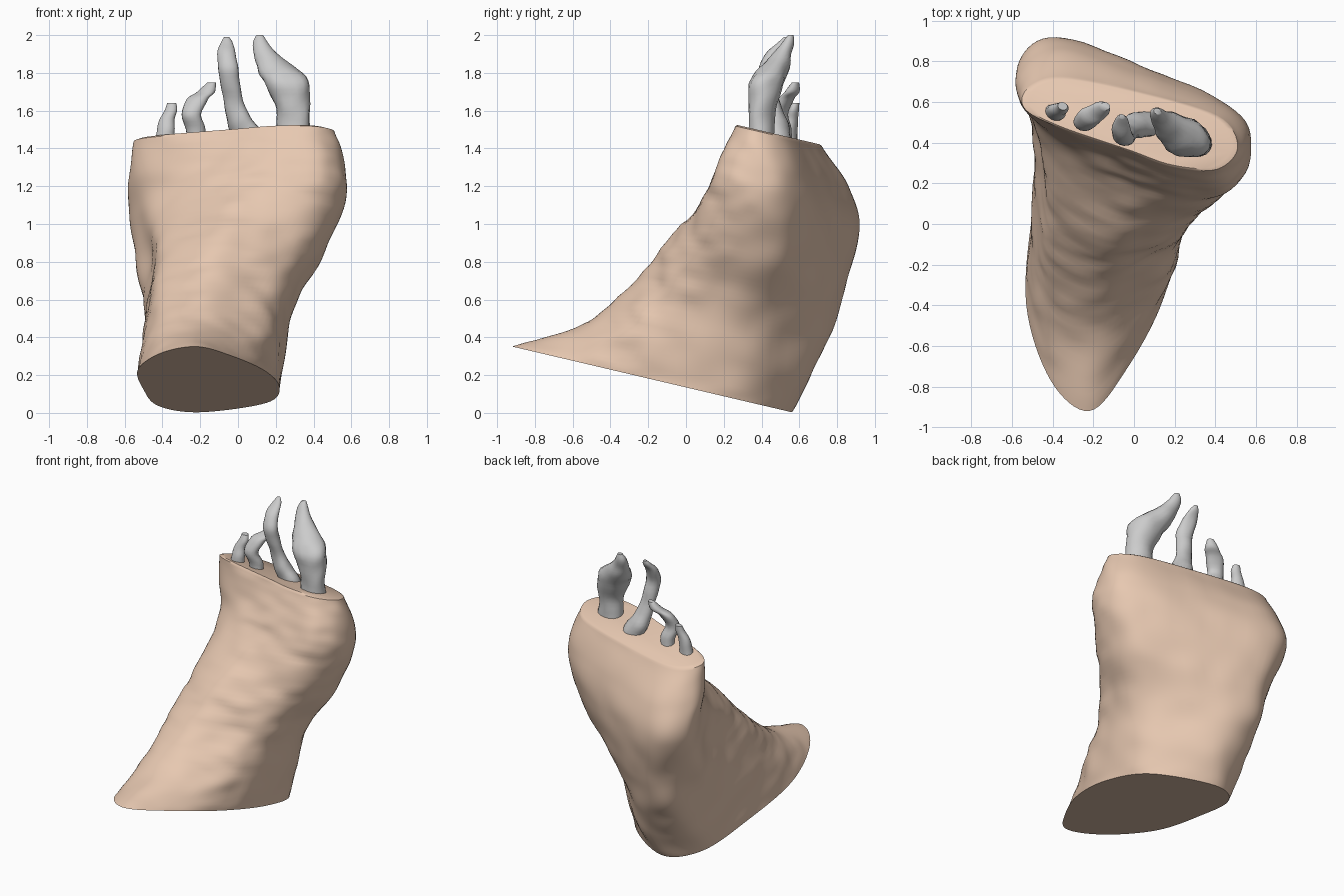
import bpy, bmesh, math
from mathutils import Vector, noise

if "Cube" in bpy.data.objects:
    bpy.data.objects.remove(bpy.data.objects["Cube"])

TILT = 0.235  # both cut planes slope down towards +y


def catmull(a, b, c, d, t):
    return 0.5 * (2 * b + (c - a) * t + (2 * a - 5 * b + 4 * c - d) * t * t
                  + (3 * b - a - 3 * c + d) * t ** 3)


def smooth(pts, steps, closed):
    n = len(pts)
    get = (lambda i: pts[i % n]) if closed else (lambda i: pts[max(0, min(n - 1, i))])
    out = [catmull(get(i - 1), get(i), get(i + 1), get(i + 2), s / steps)
           for i in range(n if closed else n - 1) for s in range(steps)]
    return out if closed else out + [pts[-1]]


def loft(name, rings, angle):
    bm = bmesh.new()
    vr = [[bm.verts.new(p) for p in r] for r in rings]
    n = len(vr[0])
    for a, b in zip(vr, vr[1:]):
        for i in range(n):
            j = (i + 1) % n
            bm.faces.new((a[i], a[j], b[j], b[i]))
    bm.faces.new(vr[0][::-1])
    bm.faces.new(vr[-1])
    bmesh.ops.recalc_face_normals(bm, faces=bm.faces)
    me = bpy.data.meshes.new(name)
    bm.to_mesh(me)
    bm.free()
    ob = bpy.data.objects.new(name, me)
    bpy.context.collection.objects.link(ob)
    bpy.ops.object.select_all(action='DESELECT')
    ob.select_set(True)
    bpy.context.view_layer.objects.active = ob
    bpy.ops.object.shade_smooth_by_angle(angle=math.radians(angle))
    return ob


# Fleshy body: outlines (front, right, back, left) on parallel tilted planes
sections = [
    (0.135, [(-.22, -.92), (-.04, -.72), (.14, -.38), (.22, 0), (.15, .35),
             (-.2, .56), (-.42, .42), (-.5, .05), (-.53, -.4), (-.41, -.77)]),
    (0.34, [(-.22, -.55), (-.02, -.46), (.17, -.28), (.24, 0), (.2, .35),
            (-.15, .65), (-.42, .55), (-.49, .2), (-.5, -.2), (-.42, -.45)]),
    (0.62, [(-.2, -.28), (0, -.23), (.2, -.1), (.28, .1), (.26, .38),
            (-.1, .72), (-.38, .75), (-.48, .5), (-.48, .15), (-.42, -.15)]),
    (0.9, [(-.15, -.08), (.08, -.06), (.32, .05), (.43, .25), (.38, .5),
           (0, .75), (-.35, .85), (-.53, .65), (-.46, .4), (-.4, .1)]),
    (1.2, [(-.08, .17), (.16, .11), (.44, .15), (.57, .34), (.47, .57),
           (.03, .78), (-.38, .92), (-.56, .8), (-.53, .58), (-.38, .36)]),
    (1.4, [(-.05, .29), (.18, .2), (.45, .2), (.57, .38), (.46, .58),
           (.03, .74), (-.38, .86), (-.56, .74), (-.55, .58), (-.38, .44)]),
    (1.58, [(-.03, .36), (.2, .28), (.41, .27), (.51, .38), (.41, .53),
            (.02, .65), (-.35, .72), (-.52, .67), (-.54, .57), (-.38, .48)]),
]
outlines = [smooth([Vector((x, y, c)) for x, y in pts], 8, True) for c, pts in sections]
columns = [smooth(list(col), 10, False) for col in zip(*outlines)]
rings = [list(r) for r in zip(*columns)]

# Wrinkled skin, strongest on the front; rings stay in their tilted plane
for k, ring in enumerate(rings):
    mid = sum(ring, Vector()) / len(ring)
    fade = min(1, k / 3, (len(rings) - 1 - k) / 3)
    for p in ring:
        front = max(0, min(1, (mid.y - p.y) * 3))
        d = 0.012 * noise.noise(p * 6) + 0.012 * front * noise.noise(Vector((p.x * 5, p.y * 9, p.z * 14)))
        p += (p - mid).normalized() * d * fade
    for p in ring:
        p.z -= TILT * p.y

# Soft lip around the upper cut
top = rings[-1]
centre = sum(top, Vector()) / len(top)
rings.append([p.lerp(centre, 0.05) + Vector((0, 0, .008)) for p in top])

body = loft("fleshy_body", rings, 40)
skin = bpy.data.materials.new("skin")
skin.diffuse_color = (0.8, 0.58, 0.44, 1)
skin.use_nodes = True
skin.node_tree.nodes["Principled BSDF"].inputs["Base Color"].default_value = skin.diffuse_color
body.data.materials.append(skin)

# Exposed bones: x, y, z, half width across x
bones = {
    "large_bone": [(.295, .4, 1.42, .088), (.293, .4, 1.55, .085), (.28, .41, 1.66, .098),
                   (.25, .43, 1.76, .118), (.2, .47, 1.83, .1), (.145, .51, 1.9, .062),
                   (.12, .54, 1.96, .042), (.115, .555, 2.0, .018)],
    "long_bone": [(.07, .5, 1.42, .075), (.03, .49, 1.51, .078), (-.01, .47, 1.6, .055),
                  (-.035, .45, 1.7, .05), (-.05, .43, 1.81, .056), (-.06, .46, 1.9, .05),
                  (-.06, .51, 1.96, .03), (-.06, .53, 1.99, .012)],
    "middle_bone": [(-.22, .52, 1.4, .055), (-.225, .52, 1.5, .052), (-.245, .5, 1.58, .053),
                    (-.215, .53, 1.66, .055), (-.17, .56, 1.7, .048), (-.14, .58, 1.75, .022)],
    "small_bone": [(-.385, .55, 1.4, .055), (-.385, .55, 1.49, .05), (-.378, .56, 1.55, .04),
                   (-.355, .57, 1.6, .034), (-.352, .58, 1.64, .024)],
}
for name, path in bones.items():
    pts = smooth([Vector(p) for p in path], 4, False)
    rings = []
    for k, p in enumerate(pts):
        ring = []
        for i in range(16):
            a = math.tau * i / 16
            q = Vector((p.x + p.w * math.cos(a), p.y + p.w * 0.8 * math.sin(a) - .12 * p.w * math.cos(a), p.z))
            q += Vector((math.cos(a), math.sin(a), 0)) * 0.16 * p.w * noise.noise(q * 12)
            ring.append(q)
        rings.append(ring)
    loft(name, rings, 50)
